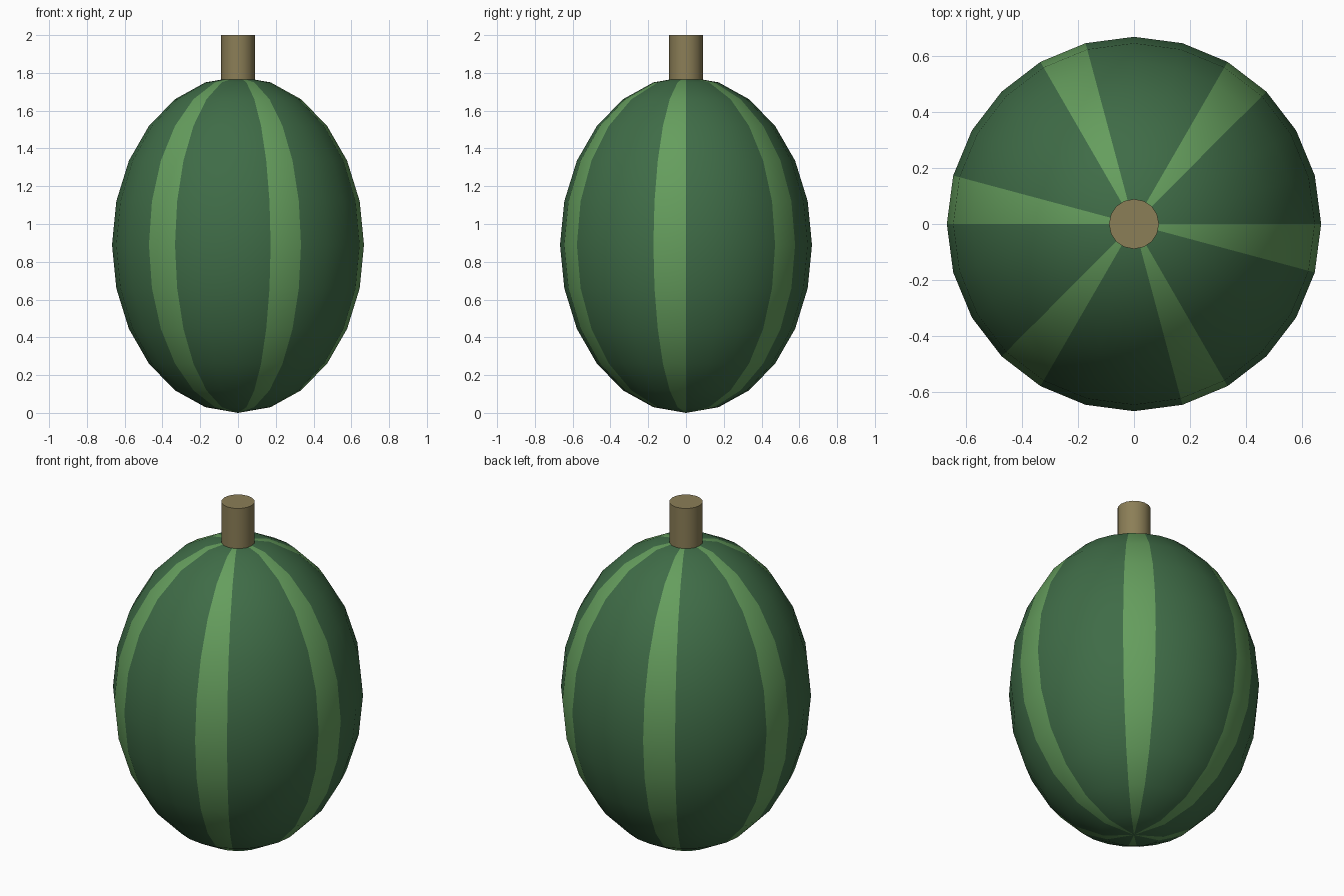
import bpy
import math

cube = bpy.data.objects.get("Cube")
if cube:
    bpy.data.objects.remove(cube, do_unlink=True)


def material(name, rgb):
    mat = bpy.data.materials.new(name)
    mat.use_nodes = True
    colour = (*rgb, 1.0)
    mat.diffuse_color = colour
    mat.node_tree.nodes["Principled BSDF"].inputs["Base Color"].default_value = colour
    return mat


dark_green = material("dark green rind", (0.05, 0.15, 0.063))
light_green = material("light green stripe", (0.13, 0.34, 0.11))
brown = material("brown stem", (0.26, 0.21, 0.095))

SEGMENTS, RINGS = 24, 12
RADIUS, HALF_HEIGHT = 0.667, 0.89

# Melon body: a stretched sphere
bpy.ops.mesh.primitive_uv_sphere_add(segments=SEGMENTS, ring_count=RINGS, radius=1,
                                     location=(0, 0, HALF_HEIGHT))
body = bpy.context.object
body.name = "melon_body"
body.scale = (RADIUS, RADIUS, HALF_HEIGHT)
bpy.ops.object.transform_apply(location=False, rotation=False, scale=True)
bpy.ops.object.shade_smooth()
body.data.materials.append(dark_green)
body.data.materials.append(light_green)

# Stripes: every fourth segment is light from pole to pole
for face in body.data.polygons:
    angle = math.atan2(face.center.y, face.center.x) % math.tau
    segment = int(angle / math.tau * SEGMENTS)
    face.material_index = 1 if segment % 4 == 3 else 0

# Stem: a short cylinder sunk slightly into the top
STEM_BOTTOM, STEM_TOP = 1.74, 2.0
bpy.ops.mesh.primitive_cylinder_add(vertices=16, radius=0.089,
                                    depth=STEM_TOP - STEM_BOTTOM,
                                    location=(0, 0, (STEM_TOP + STEM_BOTTOM) / 2))
stem = bpy.context.object
stem.name = "stem"
stem.data.materials.append(brown)
bpy.ops.object.shade_smooth_by_angle(angle=math.radians(40))
